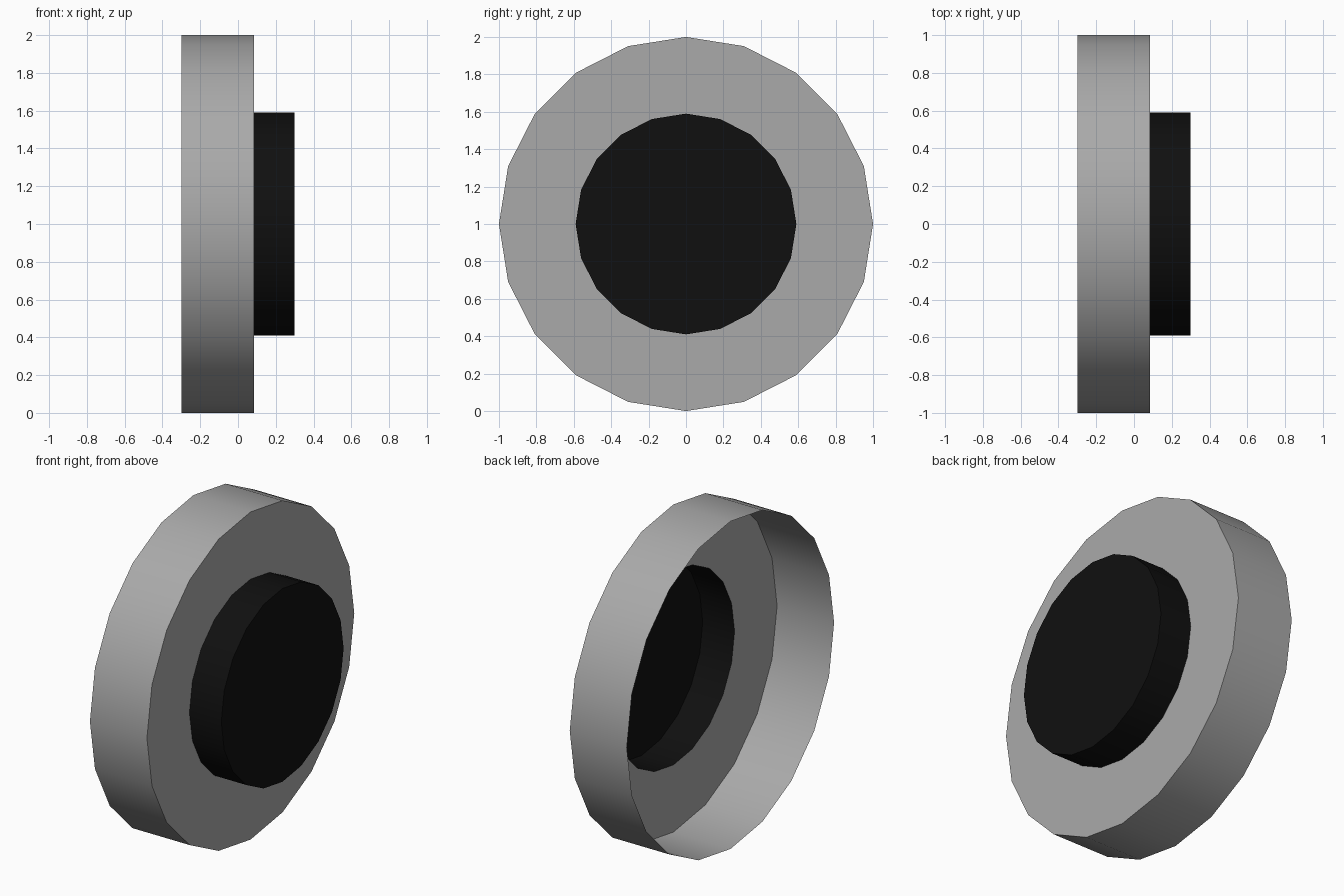
import bpy
import bmesh
from math import cos, sin, tau, radians

cube = bpy.data.objects.get("Cube")
if cube:
    bpy.data.objects.remove(cube)

SIDES = 20


def material(name, value):
    mat = bpy.data.materials.new(name)
    mat.use_nodes = True
    color = (value, value, value, 1)
    mat.diffuse_color = color
    bsdf = mat.node_tree.nodes["Principled BSDF"]
    bsdf.inputs["Base Color"].default_value = color
    bsdf.inputs["Roughness"].default_value = 0.8
    return mat


def lathe(name, profile, mat, cap=False):
    """Turn (x, radius) points about the x axis; optionally close the last loop."""
    bm = bmesh.new()
    loops = []
    for x, r in profile:
        loops.append([bm.verts.new((x, r * cos(tau * i / SIDES), 1 + r * sin(tau * i / SIDES)))
                      for i in range(SIDES)])
    for a, b in zip(loops, loops[1:]):
        for i in range(SIDES):
            j = (i + 1) % SIDES
            bm.faces.new((a[i], a[j], b[j], b[i]))
    if cap:
        bm.faces.new(loops[-1])
    bm.normal_update()
    # Outward normals: the side wall must point away from the axis
    wall = bm.faces[:][0]
    center = wall.calc_center_median()
    if wall.normal.y * center.y + wall.normal.z * (center.z - 1) < 0:
        bmesh.ops.reverse_faces(bm, faces=bm.faces[:])
    mesh = bpy.data.meshes.new(name)
    bm.to_mesh(mesh)
    bm.free()
    mesh.materials.append(mat)
    obj = bpy.data.objects.new(name, mesh)
    bpy.context.collection.objects.link(obj)
    bpy.ops.object.select_all(action="DESELECT")
    obj.select_set(True)
    bpy.context.view_layer.objects.active = obj
    bpy.ops.object.shade_smooth_by_angle(angle=radians(30))
    return obj


grey = material("grey_metal", 0.4)
black = material("black_rubber", 0.005)

# Thin open drum with a ring-shaped end face
lathe("drum_shell", [(-0.3, 1.0), (0.085, 1.0), (0.085, 0.59)], grey)

# Raised hub, hollow towards the open side of the drum
lathe("hub_cap", [(0.085, 0.59), (0.3, 0.59)], black, cap=True)
